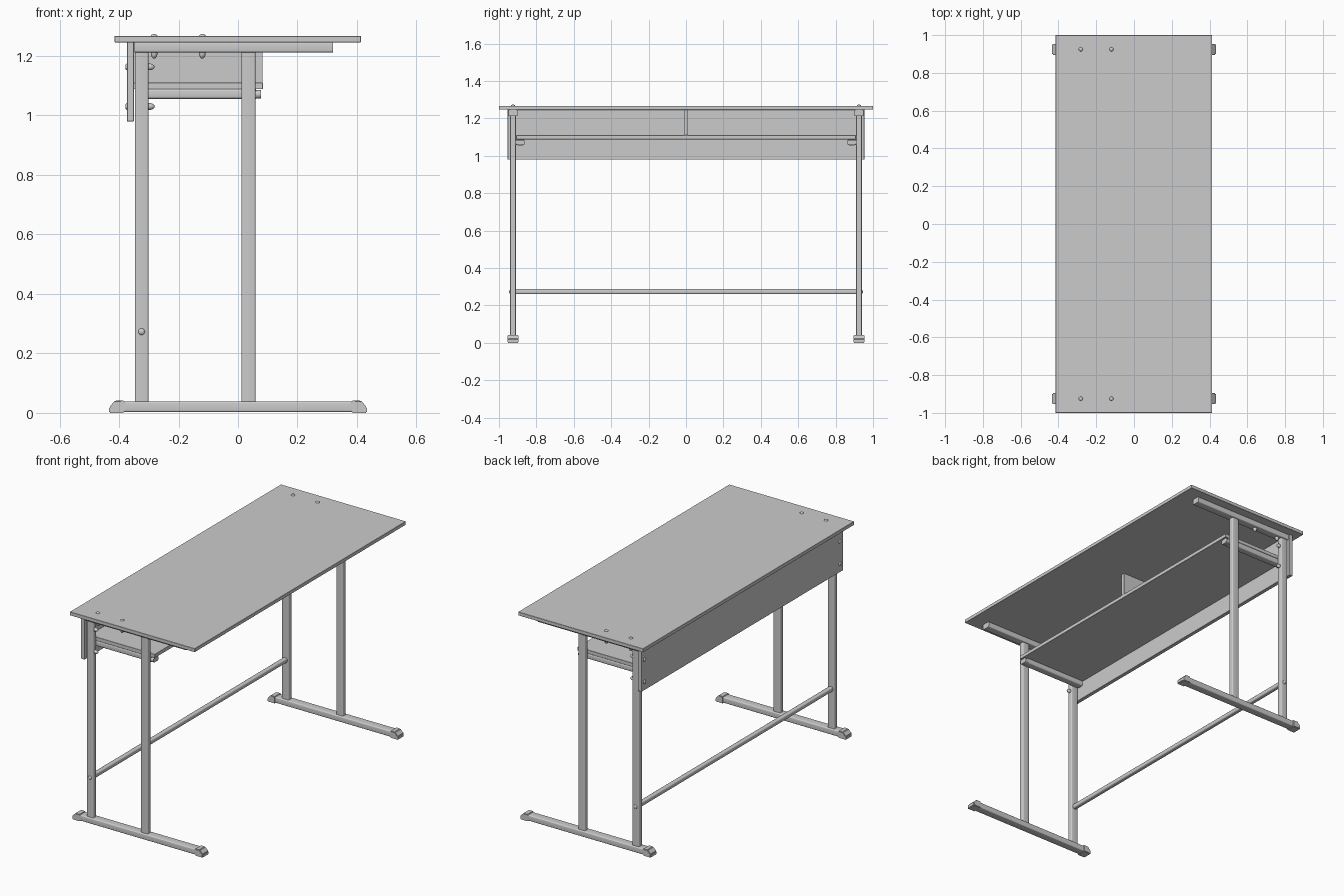
import bpy, bmesh, math
from mathutils import Vector, Matrix

if "Cube" in bpy.data.objects:
    bpy.data.objects.remove(bpy.data.objects["Cube"])


def finish(name, bm, smooth=True):
    bmesh.ops.recalc_face_normals(bm, faces=bm.faces)
    me = bpy.data.meshes.new(name)
    bm.to_mesh(me)
    bm.free()
    ob = bpy.data.objects.new(name, me)
    bpy.context.collection.objects.link(ob)
    if smooth:
        bpy.ops.object.select_all(action='DESELECT')
        ob.select_set(True)
        bpy.context.view_layer.objects.active = ob
        bpy.ops.object.shade_smooth_by_angle(angle=math.radians(35))
    return ob


def panel(name, x, y, z):
    """Board given by (min, max) pairs, with slightly eased edges."""
    lo, hi = Vector((x[0], y[0], z[0])), Vector((x[1], y[1], z[1]))
    bm = bmesh.new()
    bmesh.ops.create_cube(bm, size=1, matrix=Matrix.Translation((lo + hi) / 2)
                          @ Matrix.Diagonal((*(hi - lo), 1)))
    bmesh.ops.bevel(bm, geom=bm.edges[:], offset=0.001, segments=1, affect='EDGES')
    return finish(name, bm, False)


def tube(name, axis, x, y, z, r):
    """Rounded rectangular bar running along the axis index."""
    lims = (x, y, z)
    u, v = [i for i in range(3) if i != axis]
    bm = bmesh.new()
    ring = []
    for k, (su, sv) in enumerate(((1, 1), (0, 1), (0, 0), (1, 0))):
        cu = lims[u][su] + (r if su == 0 else -r)
        cv = lims[v][sv] + (r if sv == 0 else -r)
        for j in range(5):
            a = math.pi / 2 * (k + j / 4)
            p = [0, 0, 0]
            p[u], p[v], p[axis] = cu + r * math.cos(a), cv + r * math.sin(a), lims[axis][0]
            ring.append(bm.verts.new(p))
    face = bm.faces.new(ring)
    out = bmesh.ops.extrude_face_region(bm, geom=[face])['geom']
    d = Vector((0, 0, 0))
    d[axis] = lims[axis][1] - lims[axis][0]
    bmesh.ops.translate(bm, vec=d, verts=[e for e in out if isinstance(e, bmesh.types.BMVert)])
    return finish(name, bm)


def lathe(name, origin, direction, profile, sides=16):
    """Spin a (radius, height) profile about a direction."""
    bm = bmesh.new()
    rot = Vector((0, 0, 1)).rotation_difference(Vector(direction)).to_matrix()
    rings = []
    for rad, h in profile:
        rings.append([bm.verts.new(Vector(origin) + rot @ Vector((
            rad * math.cos(2 * math.pi * i / sides), rad * math.sin(2 * math.pi * i / sides), h)))
            for i in range(sides)])
    for a, b in zip(rings, rings[1:]):
        for i in range(sides):
            bm.faces.new((a[i], a[(i + 1) % sides], b[(i + 1) % sides], b[i]))
    bm.faces.new(rings[0])
    bm.faces.new(rings[-1])
    return finish(name, bm)


def foot_cap(name, side, yc):
    """Sloped plastic cap on the end of a foot beam."""
    pts = [(0.382, 0), (0.433, 0), (0.433, 0.02), (0.412, 0.042), (0.382, 0.042)]
    bm = bmesh.new()
    face = bm.faces.new([bm.verts.new((side * px, yc - 0.029, pz)) for px, pz in pts])
    out = bmesh.ops.extrude_face_region(bm, geom=[face])['geom']
    bmesh.ops.translate(bm, vec=(0, 0.058, 0),
                        verts=[e for e in out if isinstance(e, bmesh.types.BMVert)])
    bmesh.ops.recalc_face_normals(bm, faces=bm.faces)
    bmesh.ops.bevel(bm, geom=bm.edges[:], offset=0.003, segments=2, affect='EDGES')
    return finish(name, bm)


HEAD = [(0.011, -0.002), (0.011, 0.001), (0.009, 0.004), (0.004, 0.006)]
NUT = [(0.011, -0.002), (0.011, 0.008), (0.009, 0.014), (0.005, 0.019), (0.002, 0.021)]

# Boards
panel("tabletop", (-0.415, 0.413), (-1, 1), (1.246, 1.267))
panel("back_panel", (-0.373, -0.35), (-0.954, 0.954), (0.98, 1.246))
panel("shelf", (-0.35, 0.084), (-0.908, 0.908), (1.088, 1.11))
panel("shelf_divider", (-0.35, 0.083), (-0.012, 0.012), (1.11, 1.246))

# Stretcher between the rear posts
tube("stretcher", 1, (-0.338, -0.31), (-0.912, 0.912), (0.26, 0.287), 0.008)

for label, s in (("near", -1), ("far", 1)):
    yc = s * 0.925

    def span(a, b):
        return tuple(sorted((s * a, s * b)))

    # Side frame
    wide, thin = (yc - 0.025, yc + 0.025), (yc - 0.0155, yc + 0.0155)
    tube(label + "_foot_beam", 0, (-0.39, 0.39), wide, (0.003, 0.038), 0.006)
    tube(label + "_top_rail", 0, (-0.348, 0.32), wide, (1.212, 1.246), 0.006)
    tube(label + "_rear_post", 2, (-0.347, -0.301), thin, (0.036, 1.214), 0.006)
    tube(label + "_front_post", 2, (0.012, 0.059), thin, (0.036, 1.214), 0.006)
    for end, sx in (("rear", -1), ("front", 1)):
        foot_cap(f"{label}_{end}_foot_cap", sx, yc)

    # Shelf support with plug
    tube(label + "_shelf_support", 0, (-0.345, 0.06), span(0.864, 0.91), (1.056, 1.089), 0.008)
    tube(label + "_support_plug", 0, (0.059, 0.077), span(0.862, 0.912), (1.057, 1.085), 0.0135)

    # Fasteners
    for i, bx in enumerate((-0.282, -0.12)):
        lathe(f"{label}_top_bolt_{i}", (bx, yc, 1.267), (0, 0, 1), HEAD)
        lathe(f"{label}_top_nut_{i}", (bx, yc, 1.212), (0, 0, -1), NUT)
    for i, bz in enumerate((1.163, 1.03)):
        lathe(f"{label}_back_bolt_{i}", (-0.373, yc, bz), (-1, 0, 0), HEAD)
        lathe(f"{label}_back_nut_{i}", (-0.301, yc, bz), (1, 0, 0), NUT)
    lathe(label + "_stretcher_bolt", (-0.324, s * 0.9405, 0.273), (0, s, 0), HEAD)
